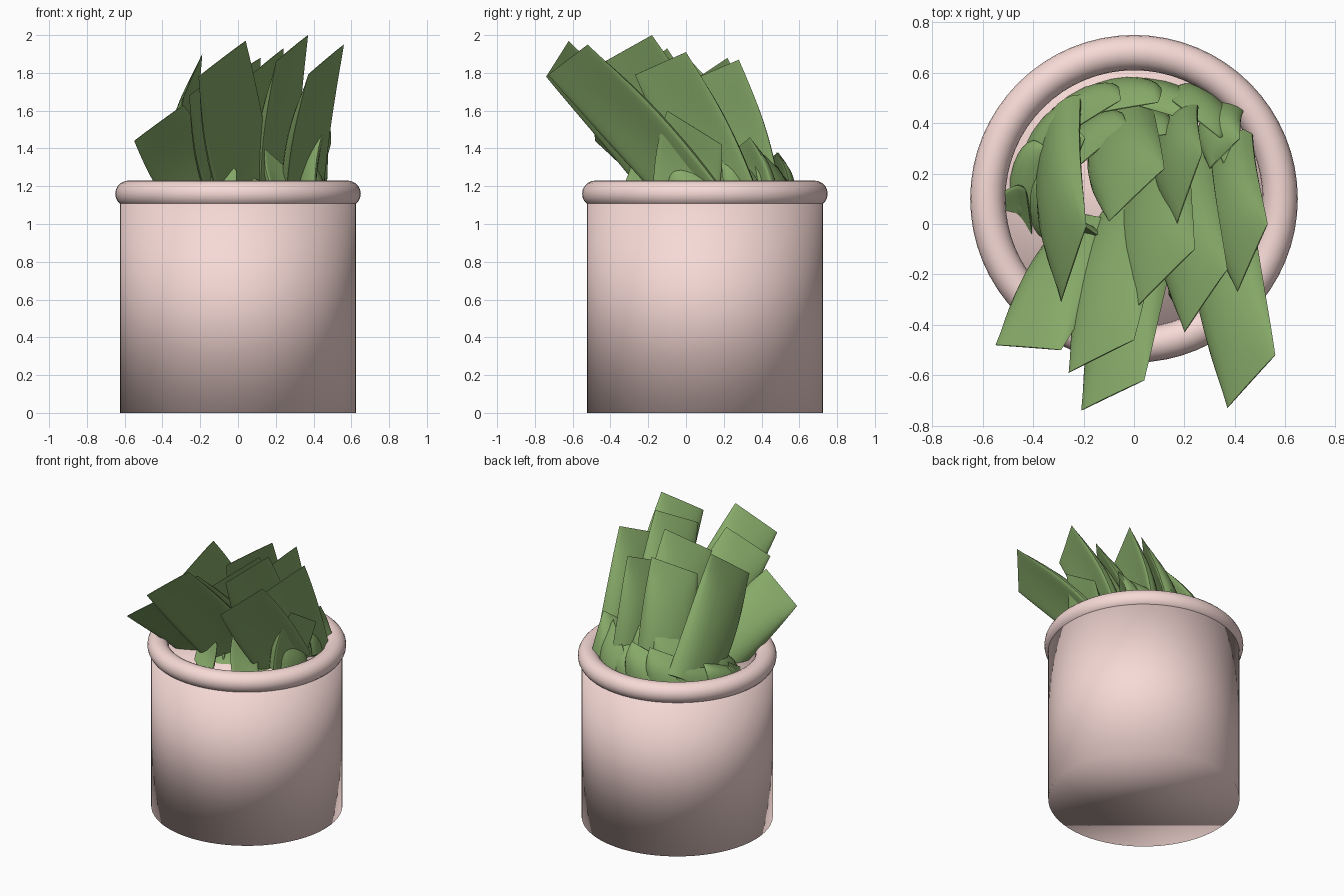
import bpy, bmesh, math
from mathutils import Vector as V

if "Cube" in bpy.data.objects:
    bpy.data.objects.remove(bpy.data.objects["Cube"])


def mat(name, col):
    m = bpy.data.materials.new(name)
    m.diffuse_color = (*col, 1)
    m.use_nodes = True
    m.node_tree.nodes["Principled BSDF"].inputs["Base Color"].default_value = m.diffuse_color
    return m


PINK = mat("pink_clay", (0.93, 0.70, 0.67))
GREEN = mat("leaf_green", (0.24, 0.40, 0.14))
CY = 0.10          # pot axis lies a little behind the origin


def finish(ob, name, m, angle=50):
    ob.name = name
    ob.data.materials.append(m)
    bpy.ops.object.select_all(action='DESELECT')
    ob.select_set(True)
    bpy.context.view_layer.objects.active = ob
    if angle:
        bpy.ops.object.shade_smooth_by_angle(angle=math.radians(angle))
    else:
        bpy.ops.object.shade_smooth()


# pot body (soft shading over its caps) and rolled rim
bpy.ops.mesh.primitive_cylinder_add(vertices=64, radius=0.625, depth=1.13, location=(0, CY, 0.565))
finish(bpy.context.object, "pot_body", PINK, None)
bpy.ops.mesh.primitive_torus_add(major_segments=64, minor_segments=20, major_radius=0.580,
                                 minor_radius=0.070, location=(0, CY, 1.160))
finish(bpy.context.object, "pot_rim", PINK, None)


def leaf(name, a, b, base, thick=0.10, bow=0.03, taper=1.05, swell=0.12):
    """Fleshy slab: sharp straight tip edge a-b, swelling to a rounded section, root centred on base."""
    a, b, base = V(a), V(b), V(base)
    tip, w = (a + b) / 2, (b - a) / 2
    n = (tip - base).cross(w).normalized()
    if n.dot(V((tip.x * 0.4, 1, 0.5))) < 0:
        n = -n
    bm, rows, sides = bmesh.new(), 10, 20
    rings = []
    for i in range(rows + 1):
        t = i / rows
        c = base.lerp(tip, t) + n * bow * math.sin(math.pi * t)
        s = taper + (1 - taper) * t + swell * math.sin(math.pi * t)
        h = thick * (1 - t ** 3) + 0.004
        ring = []
        for j in range(sides):
            q = 2 * math.pi * j / sides
            cu, su = math.cos(q), math.sin(q)
            u = math.copysign(abs(cu) ** 0.7, cu)
            d = su * h * (0.75 if su > 0 else 0.25) - 0.25 * h * u * u
            ring.append(bm.verts.new(c + w * u * s + n * d))
        rings.append(ring)
    for lo, hi in zip(rings, rings[1:]):
        for j in range(sides):
            k = (j + 1) % sides
            bm.faces.new((lo[j], lo[k], hi[k], hi[j]))
    bm.faces.new(rings[0])
    bm.faces.new(rings[-1])
    bmesh.ops.recalc_face_normals(bm, faces=bm.faces)
    me = bpy.data.meshes.new(name)
    bm.to_mesh(me)
    bm.free()
    ob = bpy.data.objects.new(name, me)
    bpy.context.collection.objects.link(ob)
    finish(ob, name, GREEN)


# long leaves, all leaning to the front: lower tip corner, upper tip corner, root
long_leaves = [
    ((.37, -.73, 1.79), (.56, -.52, 1.95), (.33, .08, 1.12)),
    ((-.21, -.74, 1.78), (.04, -.62, 1.97), (.05, -.02, 1.12)),
    ((-.55, -.48, 1.44), (-.29, -.50, 1.63), (-.16, -.02, 1.10)),
    ((-.26, -.59, 1.68), (.00, -.46, 1.87), (.00, .08, 1.12)),
    ((-.29, -.31, 1.67), (-.19, -.01, 1.90), (-.29, .36, 1.12)),
    ((.41, -.27, 1.79), (.53, .00, 1.91), (.38, .24, 1.12)),
    ((.20, -.43, 1.86), (.37, -.18, 2.0), (.19, .18, 1.12)),
    ((.01, -.33, 1.74), (.24, -.10, 1.93), (.08, .18, 1.12)),
    ((-.10, .01, 1.74), (.12, .22, 1.88), (-.06, .37, 1.12)),
    ((.17, .00, 1.75), (.27, .28, 1.87), (.18, .36, 1.12)),
    ((.49, .19, 1.42), (.49, -.10, 1.60), (.38, -.02, 1.10)),
    ((.30, .22, 1.36), (.42, .34, 1.46), (.36, .42, 1.10)),
]
for k, (a, b, r) in enumerate(long_leaves):
    leaf(f"long_leaf_{k + 1}", a, b, r)

# short leaves around the heart, leaning inwards: angle, tip radius, tip height, half width
short_leaves = [
    (28, .38, 1.34, .11), (52, .40, 1.36, .12), (74, .36, 1.30, .16),
    (100, .36, 1.32, .16), (96, .24, 1.38, .16), (122, .36, 1.32, .16), (130, .24, 1.38, .16),
    (146, .36, 1.29, .16), (158, .27, 1.32, .15), (170, .38, 1.22, .14), (188, .42, 1.18, .10),
    (185, .30, 1.26, .12), (258, .32, 1.34, .06), (303, .38, 1.34, .08),
    (235, .20, 1.27, .14), (275, .20, 1.27, .14), (325, .28, 1.30, .13), (350, .36, 1.32, .12),
]
for k, (ang, r, z, hw) in enumerate(short_leaves):
    t = math.radians(ang)
    out, side = V((math.cos(t), math.sin(t), 0)), V((-math.sin(t), math.cos(t), 0))
    tip = out * r + V((0, CY, z))
    skew = V((0, 0, 0.06))
    leaf(f"short_leaf_{k + 1}", tip - side * hw + skew, tip + side * hw - skew,
         out * (r + 0.08) + V((0, CY, 1.10)), thick=0.06, bow=0.02)
